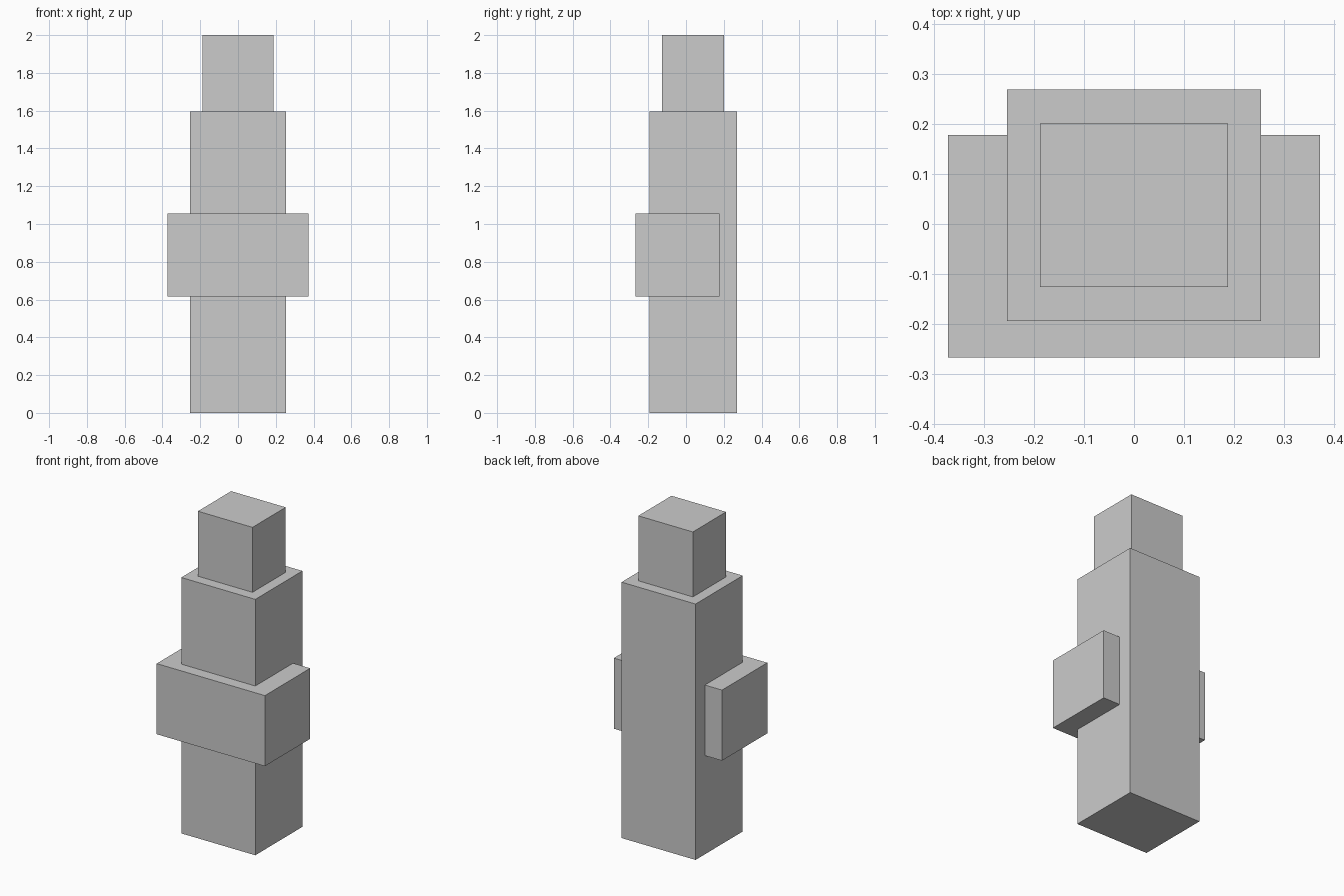
import bpy

if "Cube" in bpy.data.objects:
    bpy.data.objects.remove(bpy.data.objects["Cube"])


def box(name, x_half, y_range, z_range):
    """Axis-aligned box centred on x = 0."""
    (y0, y1), (z0, z1) = y_range, z_range
    bpy.ops.mesh.primitive_cube_add(size=1, location=(0, (y0 + y1) / 2, (z0 + z1) / 2))
    obj = bpy.context.object
    obj.name = obj.data.name = name
    obj.scale = (2 * x_half, y1 - y0, z1 - z0)
    bpy.ops.object.transform_apply(location=False, rotation=False, scale=True)
    return obj


# Tall main column
box("body", 0.255, (-0.194, 0.27), (0, 1.595))

# Folded arms, wrapping the front and sides of the body
box("folded_arms", 0.373, (-0.268, 0.178), (0.615, 1.055))

# Head resting on the body
box("head", 0.188, (-0.126, 0.201), (1.595, 2.0))
